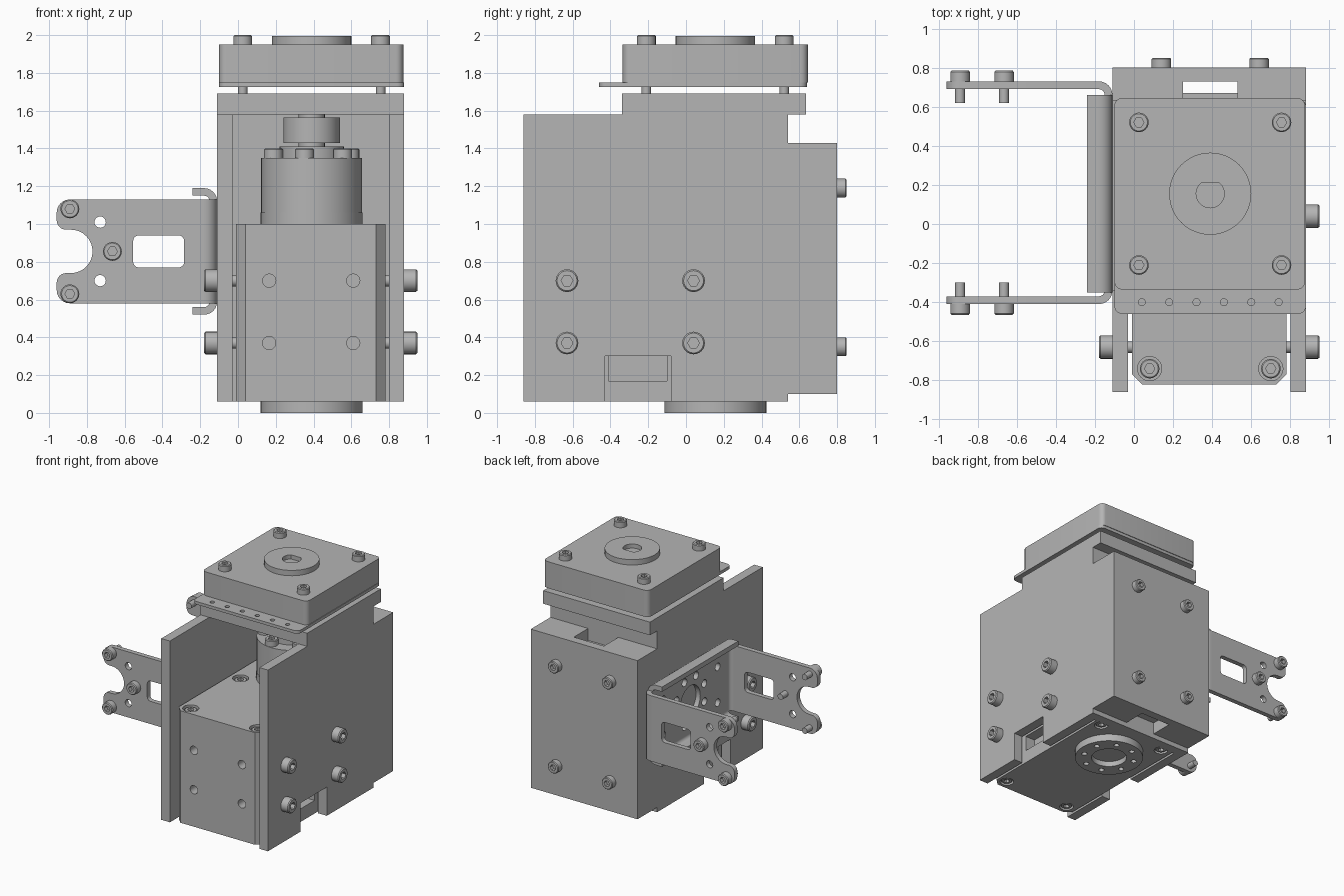
import bpy, bmesh, math
from mathutils import Vector

if "Cube" in bpy.data.objects:
    bpy.data.objects.remove(bpy.data.objects["Cube"], do_unlink=True)

grey = bpy.data.materials.new("machined grey")
grey.use_nodes = True
grey.diffuse_color = (0.46, 0.46, 0.46, 1)
grey.node_tree.nodes["Principled BSDF"].inputs["Base Color"].default_value = grey.diffuse_color


def finish(name, bm):
    bmesh.ops.recalc_face_normals(bm, faces=bm.faces)
    mesh = bpy.data.meshes.new(name)
    bm.to_mesh(mesh)
    bm.free()
    mesh.materials.append(grey)
    ob = bpy.data.objects.new(name, mesh)
    bpy.context.collection.objects.link(ob)
    return ob


def place(axis, u, v, w):
    """Outline (u, v) with depth w along the named axis."""
    return {"x": (w, u, v), "y": (u, w, v), "z": (u, v, w)}[axis]


def prism(name, pts, axis, a, b):
    bm = bmesh.new()
    face = bm.faces.new([bm.verts.new(place(axis, u, v, a)) for u, v in pts])
    new = bmesh.ops.extrude_face_region(bm, geom=[face])["geom"]
    step = Vector(place(axis, 0, 0, b - a))
    bmesh.ops.translate(bm, verts=[g for g in new if isinstance(g, bmesh.types.BMVert)], vec=step)
    return finish(name, bm)


def box(name, x0, x1, y0, y1, z0, z1):
    return prism(name, [(x0, y0), (x1, y0), (x1, y1), (x0, y1)], "z", z0, z1)


def arc(cu, cv, r, start, end, n=6):
    angles = [math.radians(start + (end - start) * i / n) for i in range(n + 1)]
    return [(cu + r * math.cos(t), cv + r * math.sin(t)) for t in angles]


def rounded(u0, u1, v0, v1, r):
    return (arc(u0 + r, v0 + r, r, 180, 270) + arc(u1 - r, v0 + r, r, 270, 360)
            + arc(u1 - r, v1 - r, r, 0, 90) + arc(u0 + r, v1 - r, r, 90, 180))


def disc(name, u, v, r, axis, a, b, n=32):
    return prism(name, arc(u, v, r, 0, 360, n)[:-1], axis, a, b)


def screw(name, base, direction, r=0.05, h=0.05, shank=0.0):
    """Socket-head screw whose head sits on base and points along direction."""
    n, bm, d = 24, bmesh.new(), Vector(direction)
    turn = d.to_track_quat("Z", "Y")
    rings = [(r, 0, 0), (r, h * 0.88, 0), (r * 0.88, h, 0), (r * 0.45, h, 1), (r * 0.45, h * 0.4, 1)]
    if shank:
        rings = [(r * 0.5, -shank, 0), (r * 0.5, 0, 0)] + rings
    loops = []
    for rad, z, hexed in rings:
        loop = []
        for i in range(n):
            t = math.tau * i / n
            k = rad / math.cos(t % (math.pi / 3) - math.pi / 6) if hexed else rad
            loop.append(bm.verts.new(Vector(base) + turn @ Vector((k * math.cos(t), k * math.sin(t), z))))
        loops.append(loop)
    for lo, hi in zip(loops, loops[1:]):
        for i in range(n):
            bm.faces.new((lo[i], lo[(i + 1) % n], hi[(i + 1) % n], hi[i]))
    bm.faces.new(loops[0])
    bm.faces.new(loops[-1])
    return finish(name, bm)


def cut(ob, cutters):
    for c in cutters:
        mod = ob.modifiers.new("cut", "BOOLEAN")
        mod.operation, mod.solver, mod.object = "DIFFERENCE", "EXACT", c
    mesh = bpy.data.meshes.new_from_object(ob.evaluated_get(bpy.context.evaluated_depsgraph_get()))
    ob.modifiers.clear()
    ob.data = mesh
    for c in cutters:
        bpy.data.objects.remove(c, do_unlink=True)


CX, CY = 0.39, 0.155  # shaft axis

# Side plates, each with a cable notch in its bottom edge
side = [(-0.86, 0.06), (-0.43, 0.06), (-0.43, 0.30), (-0.08, 0.30), (-0.08, 0.06), (0.54, 0.06),
        (0.54, 0.10), (0.80, 0.10), (0.80, 1.43), (0.54, 1.43), (0.54, 1.58), (-0.86, 1.58)]
prism("left_side_plate", side, "x", 0.80, 0.88)
prism("right_side_plate", side, "x", -0.11, -0.03)

# Back wall and back block with a vertical cable slot
box("inner_back_wall", -0.03, 0.80, 0.46, 0.54, 0.06, 1.58)
back = box("back_block", -0.03, 0.80, 0.54, 0.80, 0.10, 1.43)
cut(back, [box("slot", 0.25, 0.53, 0.67, 0.73, 0, 1.6),
           box("upper_recess", 0.25, 0.53, 0.5, 0.73, 1.33, 1.6),
           box("lower_recess", 0.25, 0.53, 0.5, 0.73, 0, 0.2)])
for x in (0.14, 0.64):
    for z in (0.35, 1.19):
        screw("back_screw", (x, 0.80, z), (0, 1, 0))

# Top deck, circuit board, spacers and cap
box("top_deck", -0.11, 0.88, -0.34, 0.635, 1.58, 1.69)
board = prism("sensor_board", rounded(-0.10, 0.88, -0.46, 0.64, 0.04), "z", 1.725, 1.75)
cut(board, [disc("pin_hole", 0.04 + 0.14 * i, -0.40, 0.018, "z", 1.6, 1.8, 16) for i in range(6)])
prism("sensor_cap", rounded(-0.10, 0.875, -0.335, 0.645, 0.04), "z", 1.75, 1.95)
for x in (0.025, 0.755):
    for y in (-0.21, 0.52):
        screw("cap_screw", (x, y, 1.95), (0, 0, 1))
        disc("cap_spacer", x, y, 0.025, "z", 1.69, 1.725, 16)
hub = disc("top_hub", CX, CY, 0.21, "z", 1.95, 1.995, 48)
cut(hub, [prism("d_bore", arc(CX, CY, 0.072, 130, 410, 24), "z", 1.96, 2.1)])

# Motor body with chamfered front corners, screw pockets and side connectors
motor = prism("motor_body", [(-0.01, -0.77), (0.04, -0.82), (0.73, -0.82), (0.78, -0.77),
                             (0.78, 0.50), (-0.01, 0.50)], "z", 0.06, 1.0)
holes = [disc("front_hole", x, z, 0.035, "y", -0.9, -0.72, 20) for x in (0.165, 0.61) for z in (0.37, 0.70)]
for x in (0.08, 0.70):
    for y in (-0.74, -0.08):
        holes.append(disc("top_pocket", x, y, 0.062, "z", 0.95, 1.1, 24))
        screw("motor_top_screw", (x, y, 0.94), (0, 0, 1), 0.05, 0.05)
    for y in (-0.74, 0.43):
        holes.append(disc("bottom_pocket", x, y, 0.055, "z", 0, 0.10, 24))
        screw("motor_bottom_screw", (x, y, 0.11), (0, 0, -1), 0.045, 0.045)
holes += [box("connector", a, b, -0.41, -0.10, 0.17, 0.30) for a, b in ((-0.1, 0.08), (0.69, 0.9))]
cut(motor, holes)

# Output horn below
horn = disc("output_horn", CX, CY, 0.27, "z", 0, 0.06, 48)
cut(horn, [disc("bore", CX, CY, 0.14, "z", -0.1, 0.045)]
    + [disc("horn_hole", u, v, 0.022, "z", -0.1, 0.045, 16) for u, v in arc(CX, CY, 0.205, 22, 382, 8)[:-1]])

# Shaft stack above the motor
disc("motor_flange", CX, CY, 0.27, "z", 1.0, 1.06, 48)
disc("coupling_body", CX, CY, 0.267, "z", 1.06, 1.35, 48)
disc("coupling_step", CX, CY, 0.17, "z", 1.35, 1.41, 40)
disc("shaft", CX, CY, 0.07, "z", 1.41, 1.58, 24)
disc("shaft_collar", CX, CY, 0.15, "z", 1.43, 1.565, 40)
for u, v in arc(CX, CY, 0.215, 20, 380, 6)[:-1]:
    screw("coupling_screw", (u, v, 1.35), (0, 0, 1))

# Side screws and spacers
for z in (0.37, 0.70):
    for y in (-0.63, 0.04):
        screw("left_side_screw", (0.88, y, z), (1, 0, 0), 0.06, 0.07)
        disc("left_spacer", y, z, 0.03, "x", 0.77, 0.81, 16)
        disc("right_spacer", y, z, 0.03, "x", -0.04, 0.0, 16)
    screw("right_side_screw", (-0.11, -0.63, z), (-1, 0, 0), 0.06, 0.07)


# Bent sheet bracket: two crossing channels share the base
def channel(tip, lo, hi, t=0.04, r=0.07):
    x = -0.11
    outer = [(tip, lo)] + arc(x - r, lo + r, r, -90, 0) + arc(x - r, hi - r, r, 0, 90) + [(tip, hi)]
    inner = ([(tip, hi - t)] + arc(x - r, hi - r, r - t, 90, 0)
             + arc(x - r, lo + r, r - t, 0, -90) + [(tip, lo + t)])
    return outer + inner


def base_holes():
    cz = 0.855
    ring = arc(CY, cz, 0.20, 22, 382, 8)[:-1]
    ring += [(CY + dy, cz + dz) for dy in (-0.36, 0.36) for dz in (-0.15, 0.15)]
    return ([disc("base_bore", CY, cz, 0.13, "x", -0.2, -0.1)]
            + [disc("base_hole", u, v, 0.032, "x", -0.2, -0.1, 16) for u, v in ring])


cut(prism("bracket_lips", channel(-0.24, 0.52, 1.19), "y", -0.35, 0.66), base_holes())
cut(prism("bracket_base", channel(-0.20, -0.41, 0.73), "z", 0.58, 1.13), base_holes())

arm_outline = ([(-0.20, 0.58), (-0.20, 1.13)] + arc(-0.89, 1.06, 0.07, 90, 180)
               + arc(-0.91, 1.02, 0.05, 180, 270) + arc(-0.885, 0.855, 0.115, 90, -90, 16)
               + arc(-0.91, 0.69, 0.05, 90, 180) + arc(-0.89, 0.65, 0.07, 180, 270))
for name, y0, out in (("back", 0.69, 1), ("front", -0.41, -1)):
    arm = prism(name + "_bracket_arm", arm_outline, "y", y0, y0 + 0.04)
    cut(arm, [prism("window", rounded(-0.555, -0.285, 0.77, 0.94, 0.03), "y", y0 - 0.1, y0 + 0.1)]
        + [disc("arm_hole", -0.73, z, 0.03, "y", y0 - 0.1, y0 + 0.1, 20) for z in (0.70, 1.01)])
    for x, z in ((-0.89, 0.63), (-0.89, 1.08), (-0.665, 0.855)):
        screw(name + "_arm_screw", (x, y0 + (0.04 if out > 0 else 0), z), (0, out, 0), 0.05, 0.055, 0.11)

# Smooth round parts while keeping edges sharp
bpy.ops.object.select_all(action="DESELECT")
for ob in bpy.context.scene.objects:
    if ob.type == "MESH" and grey.name in ob.data.materials:
        ob.select_set(True)
        bpy.context.view_layer.objects.active = ob
bpy.ops.object.shade_smooth_by_angle(angle=math.radians(30))
